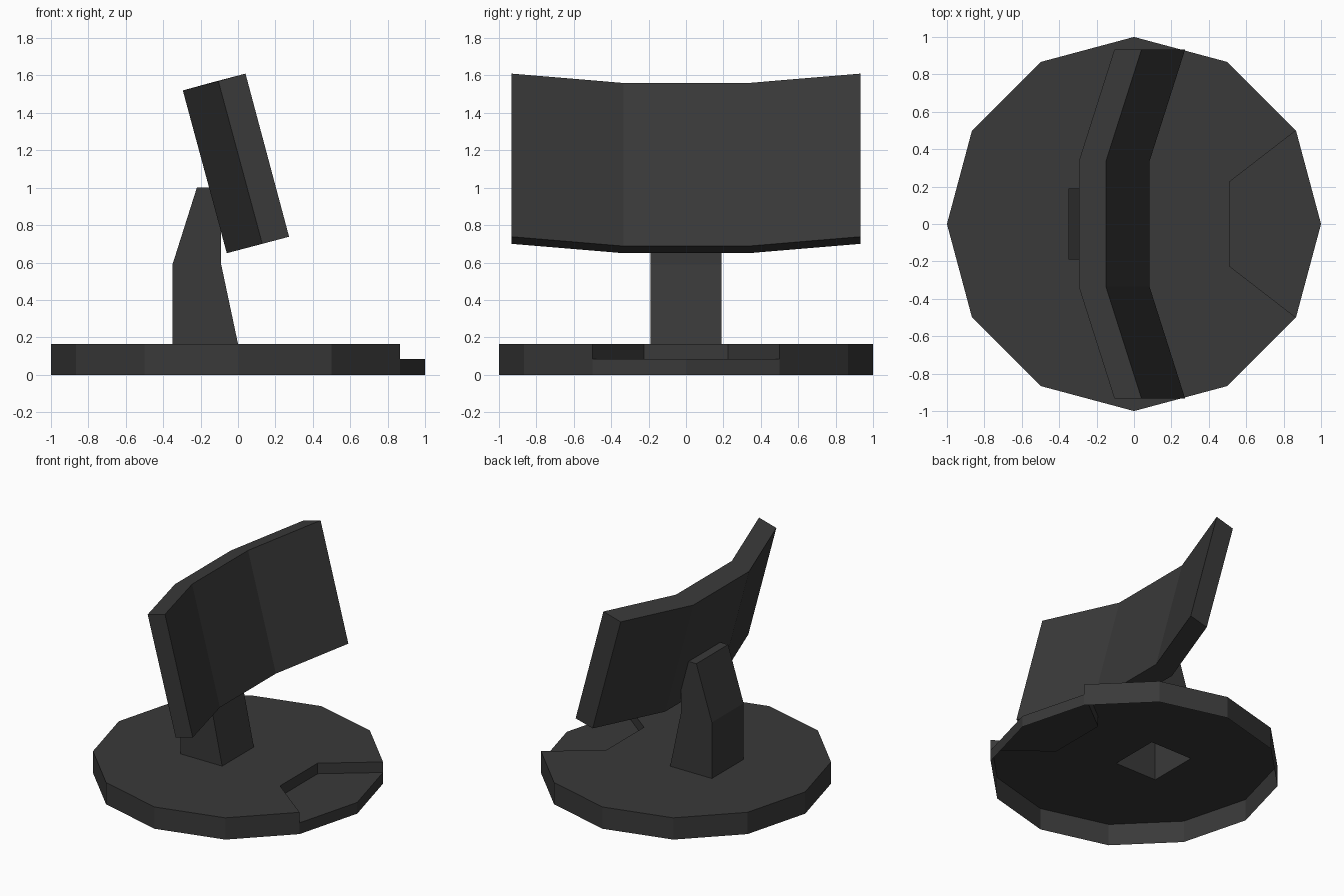
import bpy, bmesh
from math import cos, sin, pi

cube = bpy.data.objects.get("Cube")
if cube:
    bpy.data.objects.remove(cube)

grey = bpy.data.materials.new("dark_grey")
grey.use_nodes = True
colour = (0.041, 0.041, 0.041, 1)
grey.diffuse_color = colour
grey.node_tree.nodes["Principled BSDF"].inputs["Base Color"].default_value = colour


def finish(name, bm):
    bmesh.ops.remove_doubles(bm, verts=bm.verts, dist=0.0001)
    bmesh.ops.recalc_face_normals(bm, faces=bm.faces)
    mesh = bpy.data.meshes.new(name)
    bm.to_mesh(mesh)
    bm.free()
    mesh.materials.append(grey)
    obj = bpy.data.objects.new(name, mesh)
    bpy.context.collection.objects.link(obj)
    return obj


def loft(bm, loops):
    """Join matching closed loops of points and return their vertices."""
    rows = [[bm.verts.new(p) for p in loop] for loop in loops]
    for a, b in zip(rows, rows[1:]):
        for i in range(len(a)):
            j = (i + 1) % len(a)
            bm.faces.new((a[i], a[j], b[j], b[i]))
    bm.faces.new(rows[0])
    bm.faces.new(rows[-1])
    return rows


BASE_TOP, TRAY = 0.165, 0.085
HALF_POST = 0.19

# Twelve-sided base shell, open underneath, with a lowered tray at one side
rim = [(cos(i * pi / 6), sin(i * pi / 6)) for i in range(7)]
tray_edge = [(0.51, 0), (0.51, 0.225), rim[1]]
opening = [(-0.35, 0), (-0.35, HALF_POST), (0, HALF_POST), (0, 0)]
bm = bmesh.new()


def flat(points, z):
    bm.faces.new([bm.verts.new((x, y, z)) for x, y in points])


def walls(points, low, high):
    for (x1, y1), (x2, y2) in zip(points, points[1:]):
        corners = ((x1, y1, low), (x2, y2, low), (x2, y2, high), (x1, y1, high))
        bm.faces.new([bm.verts.new(p) for p in corners])


flat(tray_edge[:2] + rim[1:] + opening, BASE_TOP)
flat(tray_edge + rim[:1], TRAY)
walls(tray_edge, TRAY, BASE_TOP)
walls(rim[:2], 0, TRAY)
walls(rim[1:], 0, BASE_TOP)

# Mirror the half shell across the front-to-back middle
half = bm.verts[:] + bm.edges[:] + bm.faces[:]
copy = bmesh.ops.duplicate(bm, geom=half)["geom"]
for v in copy:
    if isinstance(v, bmesh.types.BMVert):
        v.co.y = -v.co.y
finish("base", bm)

# Bent post, open at the bottom where it meets the base opening
profile = [(-0.35, BASE_TOP), (-0.35, 0.59), (-0.22, 1.0),
           (-0.09, 1.0), (-0.09, 0.59), (0, BASE_TOP)]
bm = bmesh.new()
loft(bm, [[(x, y, z) for x, z in profile] for y in (-HALF_POST, HALF_POST)])
floor = [f for f in bm.faces if all(v.co.z < BASE_TOP + 0.01 for v in f.verts)]
bmesh.ops.delete(bm, geom=floor, context="FACES_ONLY")
finish("post", bm)

# Tilted screen in three panels, with the side panels angled forward
section = [(-0.295, 1.52), (-0.15, 1.56), (0.083, 0.688), (-0.06, 0.65)]
stations = [(-0.932, 1), (-0.335, 0), (0.335, 0), (0.932, 1)]
bm = bmesh.new()
loft(bm, [[(x + 0.19 * wing, y, z + 0.05 * wing) for x, z in section]
          for y, wing in stations])
finish("screen", bm)
